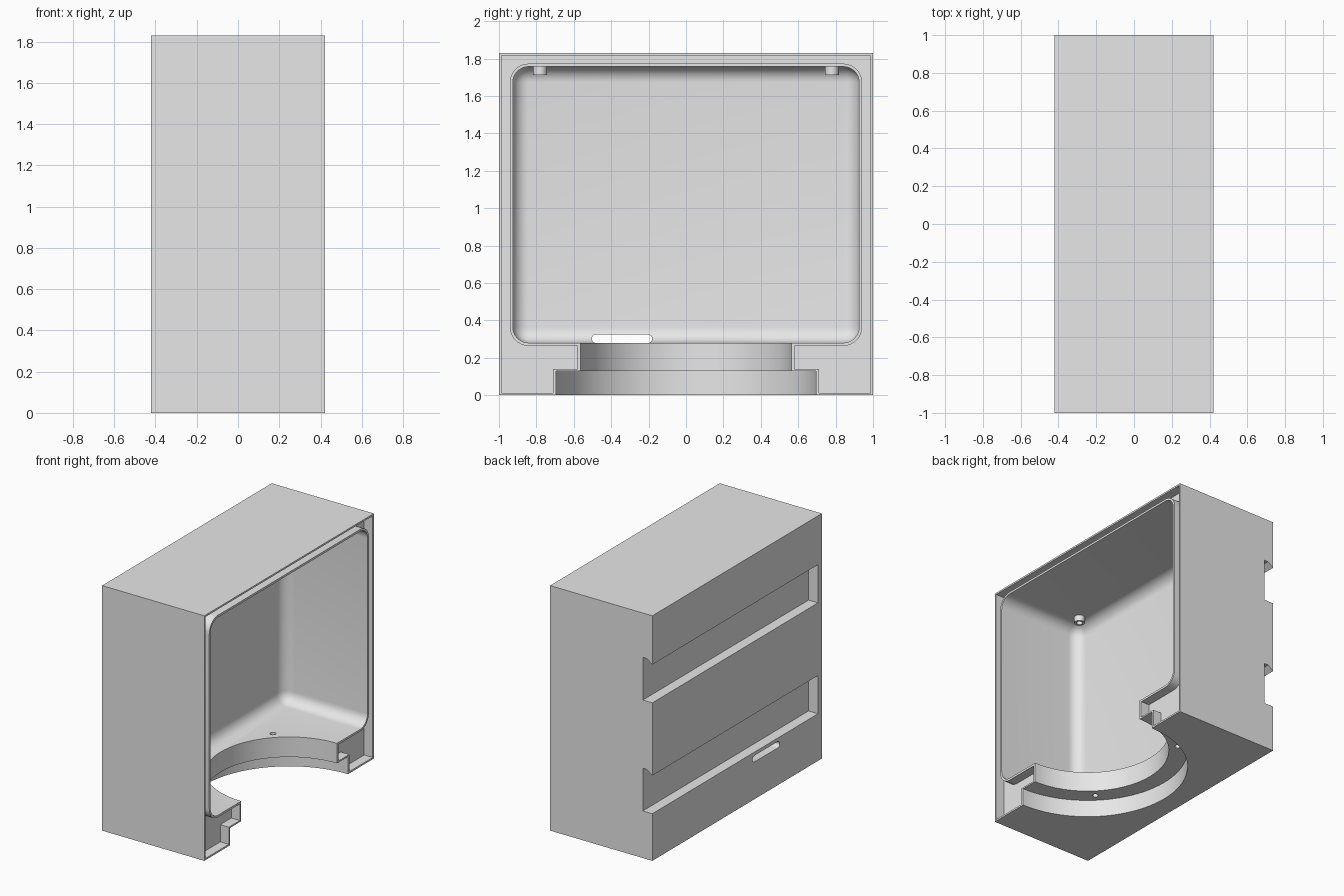
import bpy, bmesh
from math import pi, cos, sin
from mathutils import Matrix

default = bpy.data.objects.get("Cube")
if default:
    bpy.data.objects.remove(default, do_unlink=True)

grey = bpy.data.materials.new("plain_grey")
grey.use_nodes = True
COLOUR = (0.8, 0.8, 0.8, 1)
grey.diffuse_color = COLOUR
grey.node_tree.nodes["Principled BSDF"].inputs["Base Color"].default_value = COLOUR

HX, HEIGHT = 0.422, 1.83      # half depth and overall height; open side is +x
RIM, RIDGE, RECESS = 0.013, 0.016, 0.07
CAV_Y, CAV_LOW, CAV_TOP, CAV_BACK, FILLET = 0.926, 0.28, 1.757, -0.27, 0.085
R_UPPER, R_LOWER, LEDGE = 0.565, 0.695, 0.13


def finish(bm, name):
    bmesh.ops.recalc_face_normals(bm, faces=bm.faces)
    mesh = bpy.data.meshes.new(name)
    bm.to_mesh(mesh)
    bm.free()
    obj = bpy.data.objects.new(name, mesh)
    bpy.context.collection.objects.link(obj)
    mesh.materials.append(grey)
    return obj


def box(name, x0, x1, y0, y1, z0, z1, bevel=0):
    bm = bmesh.new()
    bmesh.ops.create_cube(bm, size=1)
    size = Matrix.Diagonal((x1 - x0, y1 - y0, z1 - z0, 1))
    move = Matrix.Translation(((x0 + x1) / 2, (y0 + y1) / 2, (z0 + z1) / 2))
    bmesh.ops.transform(bm, matrix=move @ size, verts=bm.verts)
    if bevel:
        bmesh.ops.bevel(bm, geom=bm.edges[:], offset=bevel, segments=8,
                        profile=0.5, affect='EDGES')
    return finish(bm, name)


def cylinder(name, x, y, z0, z1, radius, sides=32):
    bm = bmesh.new()
    bmesh.ops.create_cone(bm, cap_ends=True, segments=sides, radius1=radius,
                          radius2=radius, depth=z1 - z0,
                          matrix=Matrix.Translation((x, y, (z0 + z1) / 2)))
    return finish(bm, name)


def prism(name, points, direction):
    """Extrude a closed outline of 3D points."""
    bm = bmesh.new()
    face = bm.faces.new([bm.verts.new(p) for p in points])
    ext = bmesh.ops.extrude_face_region(bm, geom=[face])
    moved = [v for v in ext["geom"] if isinstance(v, bmesh.types.BMVert)]
    bmesh.ops.translate(bm, verts=moved, vec=direction)
    return finish(bm, name)


def activate(obj):
    bpy.ops.object.select_all(action='DESELECT')
    obj.select_set(True)
    bpy.context.view_layer.objects.active = obj


def cut(target, cutter):
    mod = target.modifiers.new("cut", 'BOOLEAN')
    mod.operation, mod.solver, mod.object = 'DIFFERENCE', 'EXACT', cutter
    cutter.hide_render = True
    activate(target)
    bpy.ops.object.modifier_apply(modifier=mod.name)
    bpy.data.objects.remove(cutter, do_unlink=True)


def arc(cy, cz, r, a0, a1, steps=8):
    angles = [a0 + (a1 - a0) * i / steps for i in range(steps + 1)]
    return [(cy + r * cos(a), cz + r * sin(a)) for a in angles]


# Outer housing and its rounded cavity
housing = box("housing", -HX, HX, -1, 1, 0, HEIGHT)
cut(housing, box("cavity_cutter", CAV_BACK, HX + 0.3, -CAV_Y, CAV_Y,
                 CAV_LOW, CAV_TOP, FILLET))

# Stepped half-round opening in the floor
cut(housing, cylinder("upper_opening_cutter", HX, 0, 0.05, 0.5, R_UPPER, 96))
cut(housing, cylinder("lower_opening_cutter", HX, 0, -0.1, LEDGE, R_LOWER, 96))

# Recess in the open edge, leaving a thin outer rim and inner ridge
ry, rl, rt, rr = CAV_Y + RIDGE, CAV_LOW - RIDGE, CAV_TOP + RIDGE, FILLET + RIDGE
half = [(1 - RIM, HEIGHT - RIM), (1 - RIM, RIM),
        (R_LOWER + RIDGE, RIM), (R_LOWER + RIDGE, LEDGE + RIDGE * 0.7),
        (R_UPPER + RIDGE, LEDGE + RIDGE * 0.7), (R_UPPER + RIDGE, rl)]
half += arc(ry - rr, rl + rr, rr, -pi / 2, 0)
half += arc(ry - rr, rt - rr, rr, 0, pi / 2)
outline = half + [(-y, z) for y, z in reversed(half)]
cut(housing, prism("recess_cutter", [(HX - RECESS, y, z) for y, z in outline],
                   (0.2, 0, 0)))

# Two rail grooves across the back, open at one end, hooked along the top
for base in (0.352, 1.18):
    profile = [(-HX - 0.05, base), (-HX + 0.078, base),
               (-HX + 0.078, base + 0.318), (-HX + 0.045, base + 0.318),
               (-HX, base + 0.285), (-HX - 0.05, base + 0.285)]
    cut(housing, prism("groove_cutter", [(x, -0.955, z) for x, z in profile],
                       (0, 2.1, 0)))

# Cable slot through the back wall
SLOT_R = 0.0235
ends = arc(-0.205, 0.302, SLOT_R, -pi / 2, pi / 2)
ends += arc(-0.48, 0.302, SLOT_R, pi / 2, 3 * pi / 2)
cut(housing, prism("slot_cutter", [(-HX - 0.1, y, z) for y, z in ends],
                   (0.35, 0, 0)))

# Screw holes through the floor ledge
for side in (-1, 1):
    cut(housing, cylinder("hole_cutter", HX - 0.445, side * 0.445, 0.05, 0.4, 0.02, 24))

parts = [housing]

# Hollow screw bosses under the ceiling
for side, name in ((-1, "front_boss"), (1, "back_boss")):
    boss = cylinder(name, -0.16, side * 0.78, 1.713, CAV_TOP + 0.01, 0.037)
    cut(boss, cylinder("boss_hole_cutter", -0.16, side * 0.78, 1.65, CAV_TOP - 0.002, 0.021))
    parts.append(boss)

for part in parts:
    activate(part)
    bpy.ops.object.shade_smooth_by_angle(angle=pi / 6)
